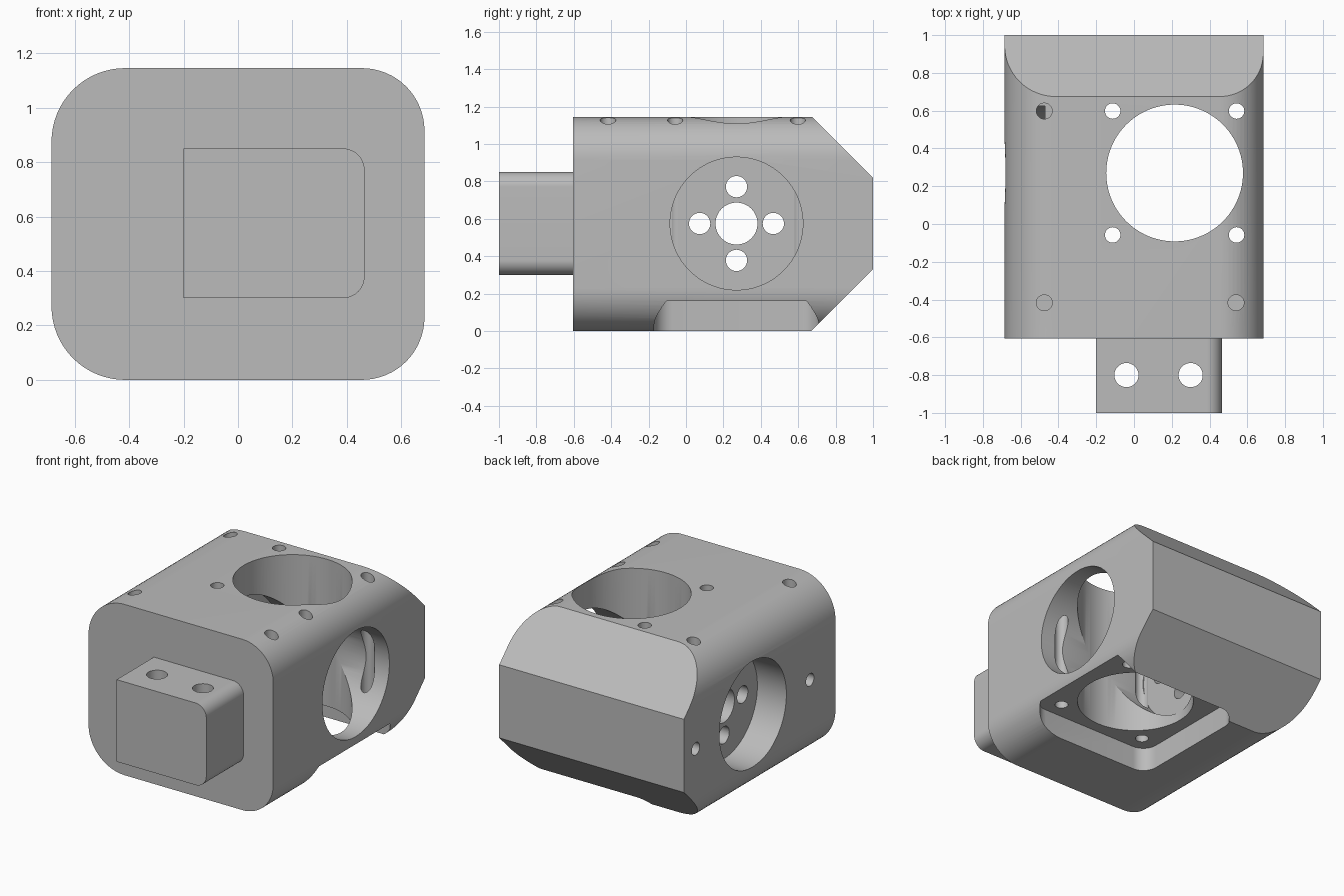
import bpy, math
from mathutils import Matrix, Vector

cube = bpy.data.objects.get("Cube")
if cube:
    bpy.data.objects.remove(cube, do_unlink=True)

grey = bpy.data.materials.new("plain grey")
grey.use_nodes = True
COLOUR = (0.5, 0.5, 0.5, 1)
grey.diffuse_color = COLOUR
grey.node_tree.nodes["Principled BSDF"].inputs["Base Color"].default_value = COLOUR


def rounded_rect(u0, u1, v0, v1, radii, steps=16):
    """Outline, counter-clockwise from the low-low corner, one radius per corner."""
    corners = [(u0, v0, 1, 1), (u1, v0, -1, 1), (u1, v1, -1, -1), (u0, v1, 1, -1)]
    points = []
    for i, ((u, v, su, sv), r) in enumerate(zip(corners, radii)):
        if r == 0:
            points.append((u, v))
            continue
        for k in range(steps + 1):
            a = math.pi + math.pi / 2 * (i + k / steps)
            points.append((u + su * r + r * math.cos(a), v + sv * r + r * math.sin(a)))
    return points


def prism(name, outline, start, end, axis):
    """Extrude an outline along y (outline is x, z), z (x, y) or x (y, z)."""
    place = {"x": lambda u, v, w: (w, u, v),
             "y": lambda u, v, w: (u, w, v),
             "z": lambda u, v, w: (u, v, w)}[axis]
    n = len(outline)
    verts = [place(u, v, w) for w in (start, end) for u, v in outline]
    faces = [list(range(n))[::-1], list(range(n, 2 * n))]
    faces += [[i, (i + 1) % n, n + (i + 1) % n, n + i] for i in range(n)]
    if axis == "y":
        faces = [f[::-1] for f in faces]
    mesh = bpy.data.meshes.new(name)
    mesh.from_pydata(verts, [], faces)
    obj = bpy.data.objects.new(name, mesh)
    bpy.context.collection.objects.link(obj)
    mesh.materials.append(grey)
    return obj


def round_cutter(u, v, r, start, end, axis, sides=32):
    ring = [(u + r * math.cos(2 * math.pi * k / sides),
             v + r * math.sin(2 * math.pi * k / sides)) for k in range(sides)]
    return prism("hole_cutter", ring, start, end, axis)


def cut(target, cutter):
    mod = target.modifiers.new("cut", "BOOLEAN")
    mod.operation = "DIFFERENCE"
    mod.solver = "EXACT"
    mod.object = cutter
    bpy.context.view_layer.objects.active = target
    bpy.ops.object.modifier_apply(modifier=mod.name)
    bpy.data.objects.remove(cutter, do_unlink=True)


def finish(obj):
    bpy.ops.object.select_all(action="DESELECT")
    obj.select_set(True)
    bpy.context.view_layer.objects.active = obj
    bpy.ops.object.shade_smooth_by_angle(angle=math.radians(25))


TOP, BACK, FRONT, SIDE = 1.145, 1.0, -0.605, 0.685
CX, CY, CZ = 0.215, 0.27, 0.575   # where the bores cross

# Housing with rounded long edges
housing = prism("housing", rounded_rect(-SIDE, SIDE, 0, TOP, (0.27, 0.23, 0.23, 0.27)),
                FRONT, BACK, "y")

# Sloping cuts at the back, above and below
cut(housing, prism("upper_slope", [(0.575, 1.245), (1.1, 0.72), (1.1, 1.245)], -1, 1, "x"))
cut(housing, prism("lower_slope", [(0.57, -0.1), (1.1, -0.1), (1.1, 0.43)], -1, 1, "x"))

# Square pocket underneath, breaking out through the left side
cut(housing, prism("pocket", rounded_rect(CX - 0.45, CX + 0.465, CY - 0.44, CY + 0.44,
                                          (0.1,) * 4, 8), -0.1, 0.16, "z"))

# Large bores: upright, left side, right side
cut(housing, round_cutter(CX, CY, 0.362, -0.2, 1.3, "z", 96))
cut(housing, round_cutter(CY, CZ, 0.355, -0.15, 0.9, "x", 96))
cut(housing, round_cutter(CY, CZ, 0.355, -0.9, -0.47, "x", 96))

# Centre hole and four bolt holes through the inner wall
cut(housing, round_cutter(CY, CZ, 0.112, -0.55, -0.05, "x", 48))
for dy, dz in ((0.197, 0), (-0.197, 0), (0, 0.197), (0, -0.197)):
    cut(housing, round_cutter(CY + dy, CZ + dz, 0.057, -0.55, -0.05, "x"))

# Four through holes around the upright bore
for dx in (-0.328, 0.328):
    for dy in (-0.328, 0.328):
        cut(housing, round_cutter(CX + dx, CY + dy, 0.041, -0.2, 1.3, "z"))

# Blind screw holes from above and from the right side
for x, y, floor in ((-0.475, 0.598, 0.6), (-0.475, -0.417, 0.75), (0.54, -0.417, 0.75)):
    cut(housing, round_cutter(x, y, 0.042, floor, 1.3, "z"))
for dy in (-0.605, 0.605):
    cut(housing, round_cutter(CY + dy, CZ, 0.042, -0.9, -0.4, "x"))
finish(housing)

# Mounting tab on the front, with two upright holes
tab = prism("mounting_tab", rounded_rect(-0.2, 0.465, 0.3, 0.85, (0, 0.08, 0.08, 0)),
            -1.0, FRONT, "y")
for x in (-0.04, 0.3):
    cut(tab, round_cutter(x, -0.8, 0.064, 0.2, 1.0, "z"))
finish(tab)
